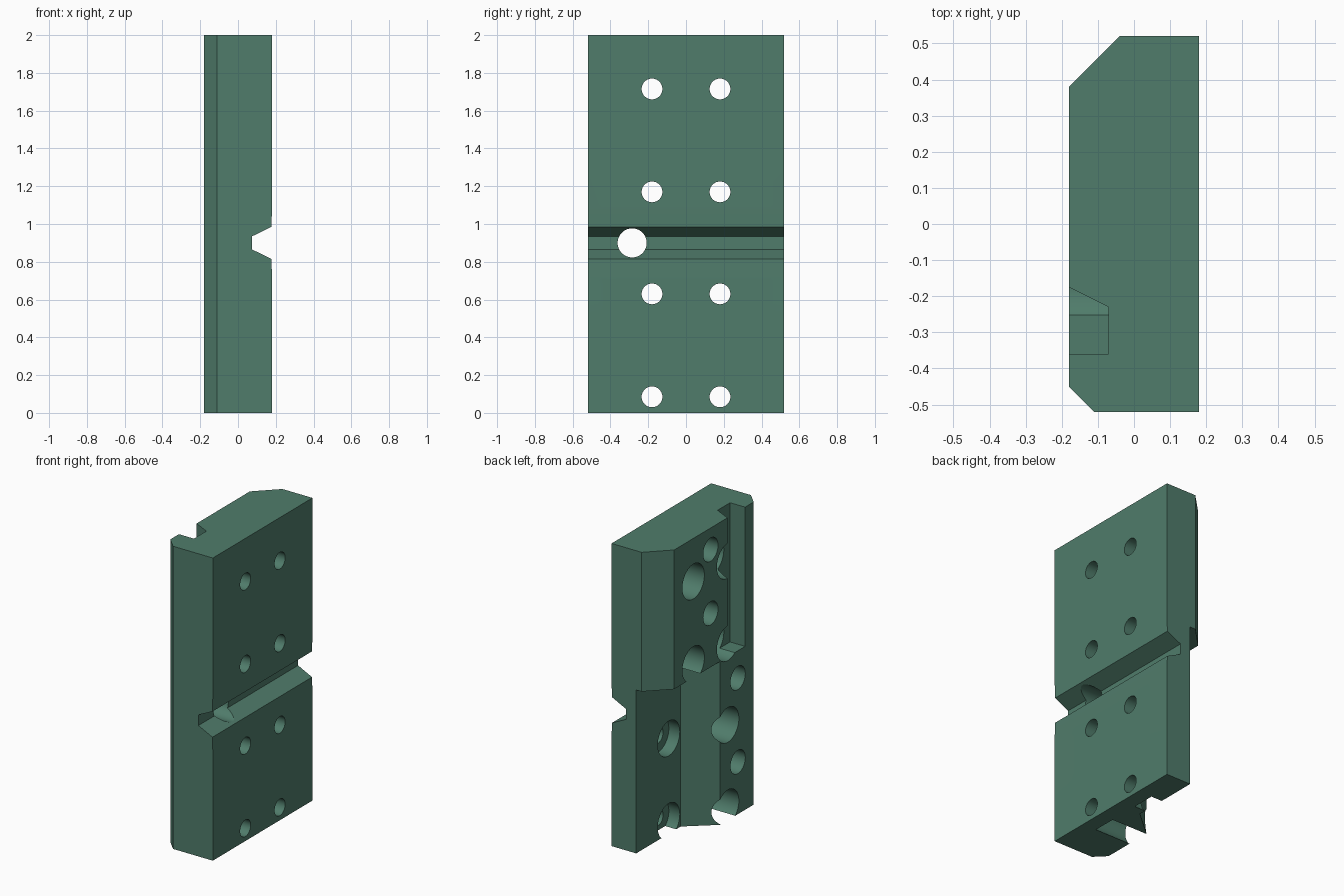
import bpy, bmesh, math
from mathutils import Vector

if "Cube" in bpy.data.objects:
    bpy.data.objects.remove(bpy.data.objects["Cube"])

green = bpy.data.materials.new("muted_green")
green.diffuse_color = (0.080, 0.202, 0.147, 1)
green.use_nodes = True
green.node_tree.nodes["Principled BSDF"].inputs["Base Color"].default_value = green.diffuse_color


def prism(name, pts, axis, lo, hi):
    """Extrude a closed profile along axis 'x' (pts = y,z), 'y' (x,z) or 'z' (x,y)."""
    place = {"x": lambda a, b, t: (t, a, b),
             "y": lambda a, b, t: (a, t, b),
             "z": lambda a, b, t: (a, b, t)}[axis]
    bm = bmesh.new()
    base = bm.faces.new([bm.verts.new(place(a, b, lo)) for a, b in pts])
    ext = bmesh.ops.extrude_face_region(bm, geom=[base])
    shift = Vector(place(0, 0, hi - lo))
    bmesh.ops.translate(bm, vec=shift,
                        verts=[v for v in ext["geom"] if isinstance(v, bmesh.types.BMVert)])
    bmesh.ops.recalc_face_normals(bm, faces=bm.faces)
    mesh = bpy.data.meshes.new(name)
    bm.to_mesh(mesh)
    bm.free()
    mesh.materials.append(green)
    obj = bpy.data.objects.new(name, mesh)
    bpy.context.collection.objects.link(obj)
    return obj


def bore(name, y, z, r, lo, hi, n=48):
    """Round cutter running along x."""
    pts = [(y + r * math.cos(2 * math.pi * i / n), z + r * math.sin(2 * math.pi * i / n))
           for i in range(n)]
    return prism(name, pts, "x", lo, hi)


# Plate with a wide rear chamfer and a small front chamfer
plate = prism("mounting_plate",
              [(0.18, -0.52), (0.18, 0.52), (-0.04, 0.52), (-0.18, 0.38),
               (-0.18, -0.45), (-0.11, -0.52)], "z", 0, 2)

cutters = [
    # Lower recess with a sloping side wall
    prism("recess_cutter", [(0, 0.6), (0, 0.055), (-0.18, -0.10), (-0.2383, -0.15),
                            (-0.2383, 0.6)], "z", -0.1, 1.08),
    # Upper vertical channel, open at the top
    prism("channel_cutter", [(-0.22, -0.155), (-0.07, -0.23), (-0.07, -0.36),
                             (-0.22, -0.36)], "z", 1.08, 2.1),
    # Cross groove with shallow tapered lips
    prism("groove_cutter", [(0.22, 1.085), (0.18, 1.085), (0.177, 0.985), (0.075, 0.935),
                            (0.075, 0.865), (0.177, 0.815), (0.18, 0.72), (0.22, 0.72)],
          "y", -0.6, 0.6),
]

# Eight counterbored screw holes
for y in (-0.18, 0.18):
    for z in (0.085, 0.63, 1.17, 1.715):
        cutters.append(bore("counterbore_cutter", y, z, 0.115, -0.3, 0.08))
        cutters.append(bore("screw_hole_cutter", y, z, 0.055, -0.31, 0.3))

# Dowel holes: one breaks through into the groove, the others are blind
for y, z, depth in ((-0.285, 0.90, 0.165), (-0.285, 0.345, 0.04),
                    (0, 1.857, 0.04), (0, 1.436, 0.04)):
    cutters.append(bore("dowel_hole_cutter", y, z, 0.077, -0.29, depth))

bpy.context.view_layer.objects.active = plate
for cutter in cutters:
    mod = plate.modifiers.new("cut", "BOOLEAN")
    mod.operation = "DIFFERENCE"
    mod.solver = "EXACT"
    mod.object = cutter
    bpy.ops.object.modifier_apply(modifier=mod.name)
    bpy.data.objects.remove(cutter, do_unlink=True)

# Smooth bores, crisp machined edges
plate.select_set(True)
bpy.ops.object.shade_smooth_by_angle(angle=math.radians(20))
